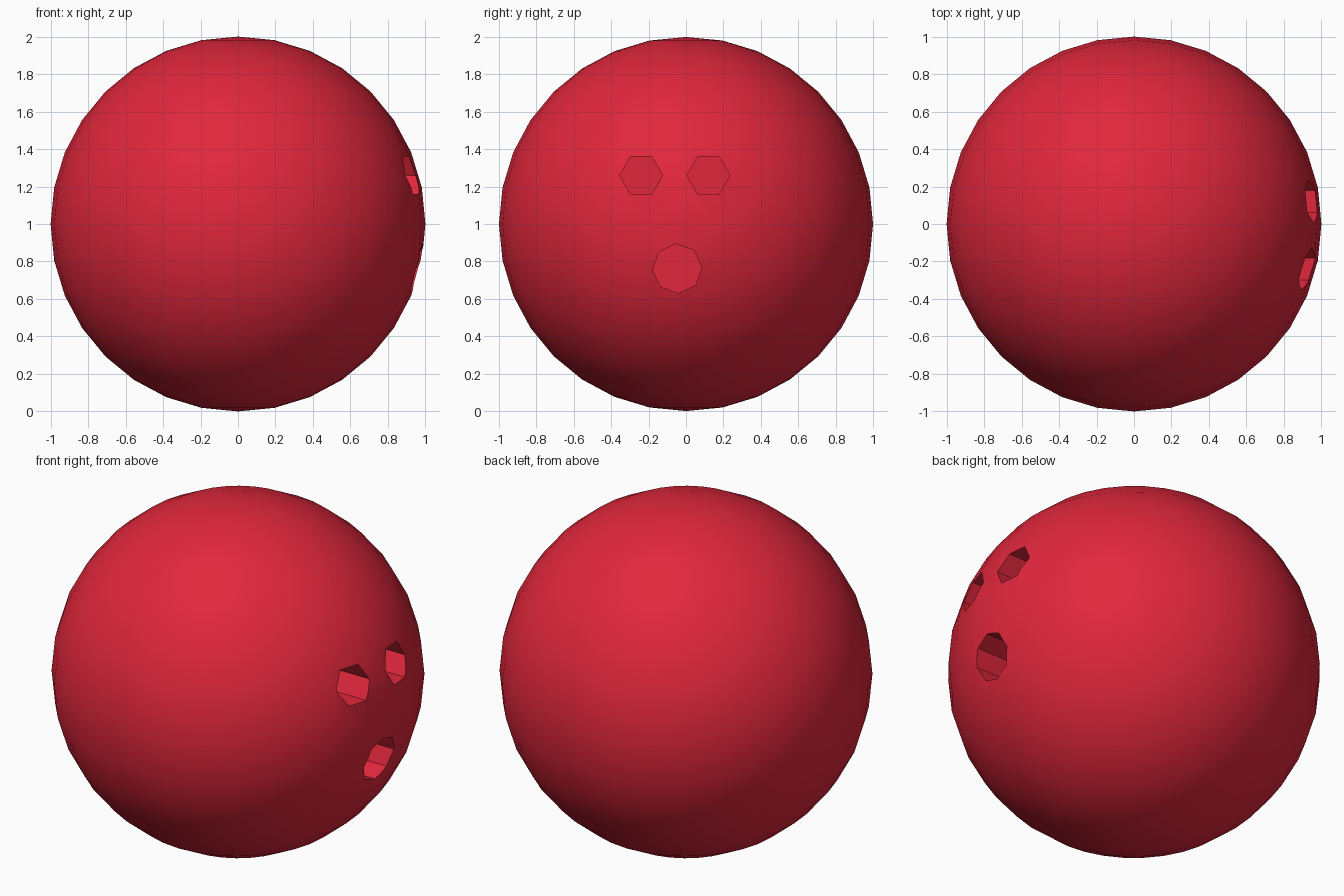
import bpy, bmesh, math

if "Cube" in bpy.data.objects:
    bpy.data.objects.remove(bpy.data.objects["Cube"])

red = bpy.data.materials.new("glossy_red")
red.diffuse_color = (0.75, 0.02, 0.045, 1)
red.use_nodes = True
red.node_tree.nodes["Principled BSDF"].inputs["Base Color"].default_value = red.diffuse_color

# Ball
bpy.ops.mesh.primitive_uv_sphere_add(segments=32, ring_count=16, radius=1, location=(0, 0, 1))
ball = bpy.context.object
ball.name = "ball"
ball.data.materials.append(red)
bpy.ops.object.shade_smooth()


def hole_cutter(name, y, z, radius, sides, turn=0.0, x_floor=0.5):
    """Prism along x that bores a blind hole into the right side."""
    bm = bmesh.new()
    ring = []
    for i in range(sides):
        a = turn + 2 * math.pi * i / sides
        ring.append(bm.verts.new((x_floor, y + radius * math.cos(a), z + radius * math.sin(a))))
    face = bm.faces.new(ring)
    ext = bmesh.ops.extrude_face_region(bm, geom=[face])["geom"]
    bmesh.ops.translate(bm, vec=(1.2 - x_floor, 0, 0),
                        verts=[v for v in ext if isinstance(v, bmesh.types.BMVert)])
    bmesh.ops.recalc_face_normals(bm, faces=bm.faces)
    mesh = bpy.data.meshes.new(name)
    bm.to_mesh(mesh)
    bm.free()
    mesh.materials.append(red)
    ob = bpy.data.objects.new(name, mesh)
    bpy.context.collection.objects.link(ob)
    ob.hide_render = True
    return ob


# Two finger holes and a thumb hole
cutters = [
    hole_cutter("finger_hole_a", -0.24, 1.26, 0.115, 6),
    hole_cutter("finger_hole_b", 0.12, 1.26, 0.115, 6),
    hole_cutter("thumb_hole", -0.047, 0.762, 0.132, 8, math.radians(3)),
]
bpy.context.view_layer.objects.active = ball
for c in cutters:
    mod = ball.modifiers.new(c.name, 'BOOLEAN')
    mod.operation = 'DIFFERENCE'
    mod.solver = 'EXACT'
    mod.object = c
    bpy.ops.object.modifier_apply(modifier=mod.name)
for c in cutters:
    bpy.data.objects.remove(c)

# Smooth ball, crisp hole edges
bpy.ops.object.select_all(action='DESELECT')
ball.select_set(True)
bpy.ops.object.shade_smooth_by_angle(angle=math.radians(30))
